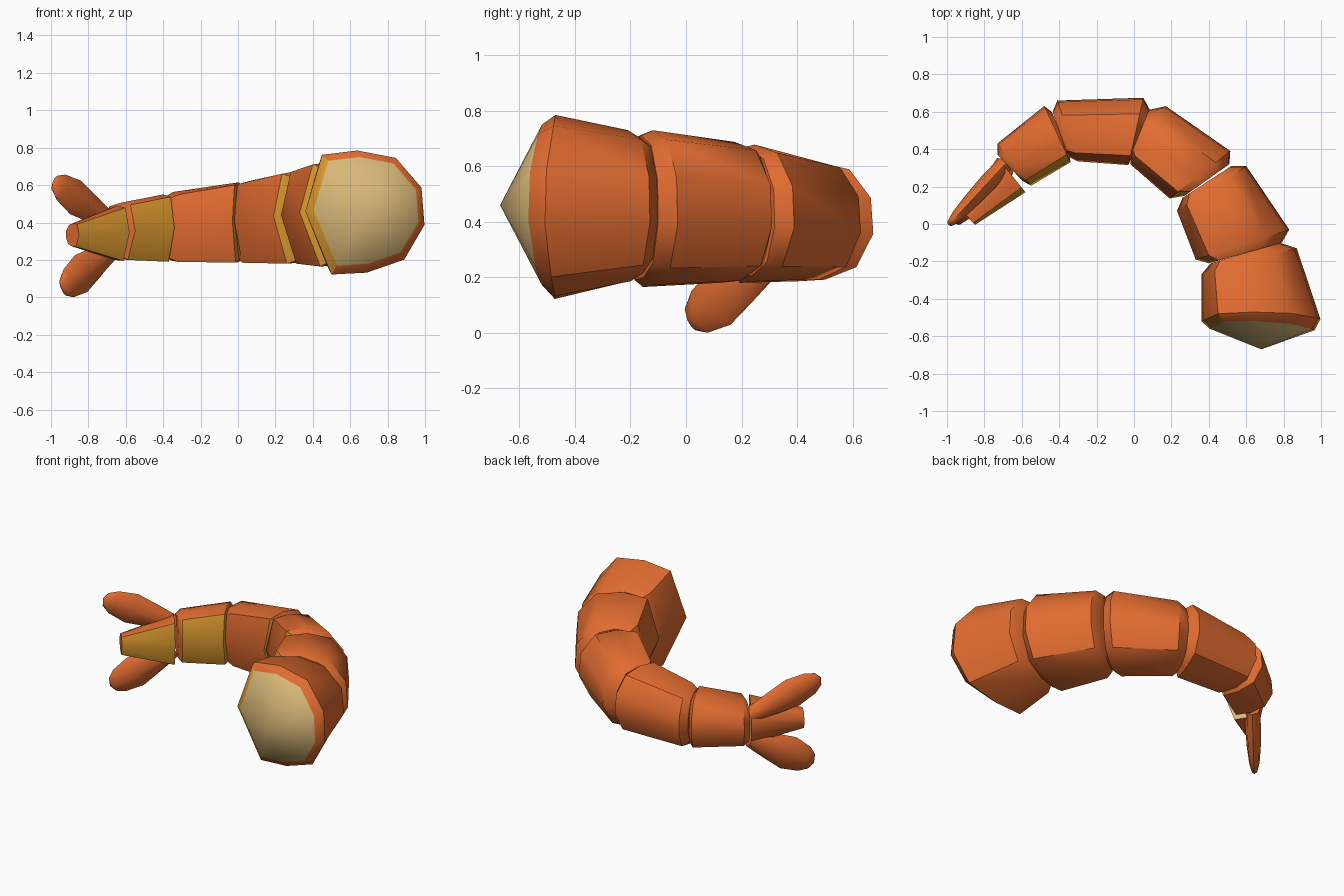
import bpy, bmesh, math
from mathutils import Vector

if "Cube" in bpy.data.objects:
    bpy.data.objects.remove(bpy.data.objects["Cube"])


def material(name, rgb):
    m = bpy.data.materials.new(name)
    m.diffuse_color = (*rgb, 1)
    m.use_nodes = True
    m.node_tree.nodes["Principled BSDF"].inputs["Base Color"].default_value = m.diffuse_color
    return m


MATS = [material("orange_shell", (0.76, 0.15, 0.03)),
        material("golden_belly", (0.73, 0.33, 0.03)),
        material("pale_flesh", (0.69, 0.48, 0.19))]

# Rounded nine-sided section with a flatter belly; u = inner(-1)..outer(+1), v = height
SECTION = [(-.72, .93), (-.13, 1), (.52, .88), (.95, .4), (1, -.2),
           (.66, -.76), (.03, -.97), (-.56, -1), (-1, 0.02)]
BELLY = (7, 8)  # side faces on the inside of the curl


def ring(inner, outer, lo, hi, bulge=0.0):
    a, b = Vector((*inner, 0)), Vector((*outer, 0))
    mid, half = (a + b) / 2, (b - a) / 2
    return [mid + half * u + Vector((0, bulge * v * v, (lo + hi) / 2 + (hi - lo) / 2 * v))
            for u, v in SECTION]


def loft(name, rings, colour=lambda band, side: 0, start_tip=None, end_tip=None,
         start_mat=0, end_mat=0, angle=40):
    bm = bmesh.new()
    rows = [[bm.verts.new(p) for p in r] for r in rings]
    n = len(rows[0])
    for k in range(len(rows) - 1):
        for i in range(n):
            j = (i + 1) % n
            f = bm.faces.new((rows[k][i], rows[k][j], rows[k + 1][j], rows[k + 1][i]))
            f.material_index = colour(k, i)
    for row, tip, mat in ((rows[0], start_tip, start_mat), (rows[-1], end_tip, end_mat)):
        if tip is None:
            bm.faces.new(row).material_index = mat
        else:
            t = bm.verts.new(tip)
            for i in range(n):
                bm.faces.new((row[i], row[(i + 1) % n], t)).material_index = mat
    bmesh.ops.recalc_face_normals(bm, faces=bm.faces)
    me = bpy.data.meshes.new(name)
    bm.to_mesh(me)
    bm.free()
    for m in MATS:
        me.materials.append(m)
    me.shade_smooth()
    me.set_sharp_from_angle(angle=math.radians(angle))
    ob = bpy.data.objects.new(name, me)
    bpy.context.collection.objects.link(ob)
    return ob


def gold_band(*bands):
    return lambda k, i: 1 if k in bands and i in BELLY else 0


# Body segments from the cut end to the tail: head rim, head ring, tail ring, tail rim
loft("body_segment_1",
     [ring((.405, -.56), (.965, -.57), .17, .75, .045),
      ring((.36, -.52), (.997, -.51), .122, .785, .045),
      ring((.36, -.27), (.87, -.13), .178, .73),
      ring((.41, -.21), (.78, -.10), .21, .70)],
     gold_band(0), start_tip=(.68, -.67, .46), start_mat=2)
SEGMENTS = [
    [((.40, -.21), (.79, -.10), .19, .71), ((.33, -.19), (.83, -.03), .165, .73),
     ((.23, .07), (.60, .31), .18, .688), ((.26, .14), (.52, .31), .20, .66)],
    [((.27, .15), (.51, .32), .20, .655), ((.19, .137), (.515, .39), .18, .678),
     ((-.02, .32), (.17, .63), .185, .622), ((-.02, .36), (.08, .61), .21, .60)],
    [((-.015, .36), (.085, .61), .21, .59), ((-.03, .315), (.05, .675), .185, .615),
     ((-.30, .335), (-.41, .66), .19, .563), ((-.35, .36), (-.435, .60), .21, .54)],
    [((-.345, .38), (-.44, .60), .21, .53), ((-.34, .33), (-.48, .63), .19, .55),
     ((-.55, .205), (-.73, .43), .20, .505), ((-.595, .23), (-.73, .37), .22, .48)],
]
for s, spec in enumerate(SEGMENTS):
    bands = (0, 1) if s == 3 else (0,)
    loft(f"body_segment_{s + 2}", [ring(*r) for r in spec], gold_band(*bands))

# Middle tail spike with golden underside
loft("tail_spike",
     [ring((-.58, .17), (-.73, .355), .195, .49),
      ring((-.85, -.005), (-.92, .07), .27, .395)],
     gold_band(0), start_mat=2, angle=50)


# Flat leaf-shaped tail fins
def fin(name, root, tip, size):
    root, tip = Vector(root), Vector(tip)
    d = (tip - root).normalized()
    n = d.cross(Vector((0, 0, 1))).normalized()
    w = n.cross(d)
    rings = []
    for t, hw, th in ((0, .055, .045), (.3, .085, .048), (.6, .11, .042),
                      (.85, .085, .032), (.96, .05, .02)):
        c = root.lerp(tip, t)
        rings.append([c + w * (hw * size * math.cos(a)) + n * (th * math.sin(a))
                      for a in (math.tau * i / 8 for i in range(8))])
    loft(name, rings, end_tip=tip, angle=55)


fin("upper_tail_fin", (-.69, .32, .41), (-.99, -.005, .618), .9)
fin("lower_tail_fin", (-.68, .30, .25), (-.945, .005, .045), 1.0)
